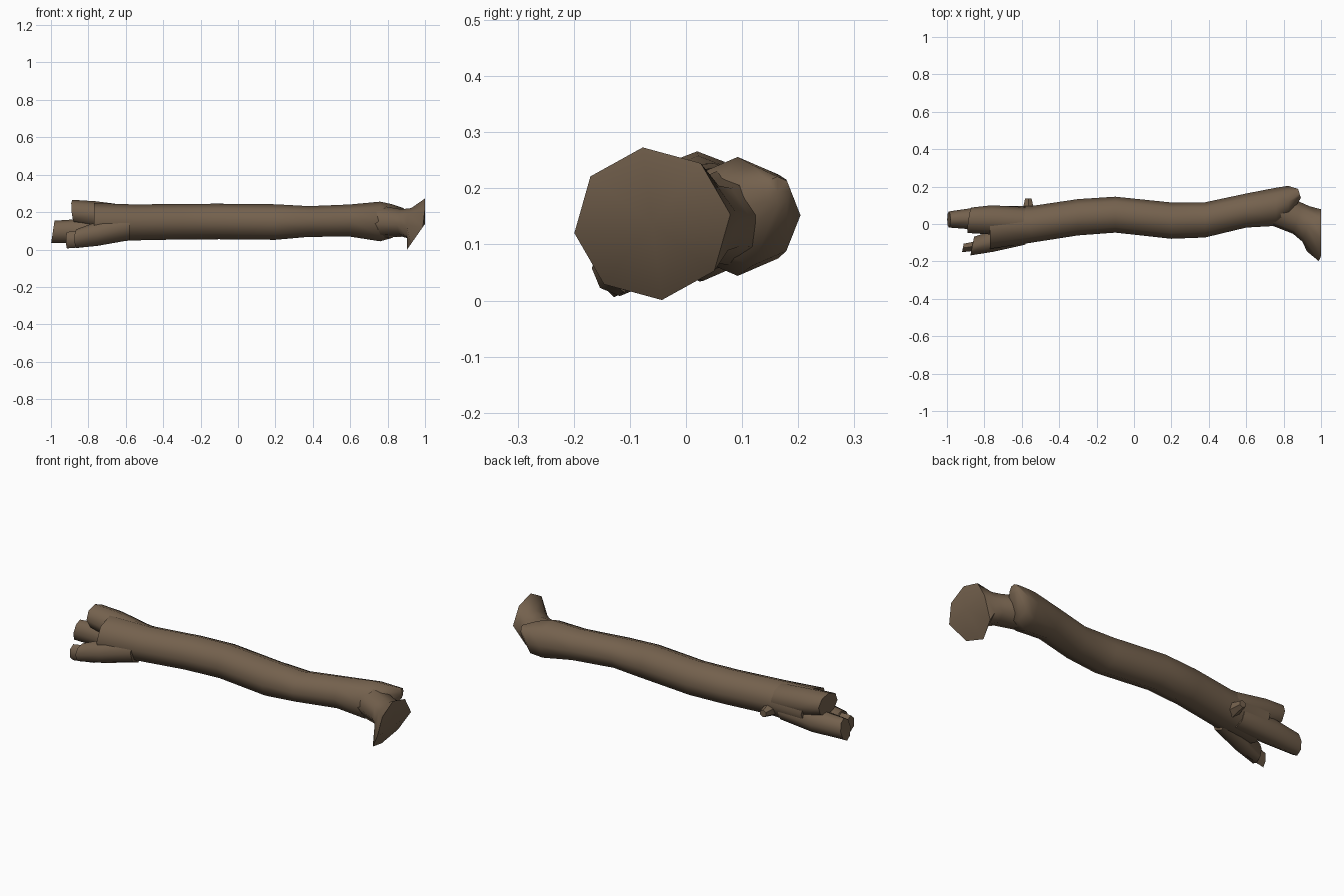
import bpy, bmesh, math
from mathutils import Vector, Matrix

cube = bpy.data.objects.get("Cube")
if cube:
    bpy.data.objects.remove(cube)

# Bark colour
bark = bpy.data.materials.new("brown bark")
bark.use_nodes = True
brown = (0.175, 0.12, 0.075, 1)
bark.diffuse_color = brown
bsdf = bark.node_tree.nodes["Principled BSDF"]
bsdf.inputs["Base Color"].default_value = brown
bsdf.inputs["Roughness"].default_value = 0.9


def finish(name, bm):
    bmesh.ops.recalc_face_normals(bm, faces=bm.faces)
    mesh = bpy.data.meshes.new(name)
    bm.to_mesh(mesh)
    bm.free()
    mesh.materials.append(bark)
    ob = bpy.data.objects.new(name, mesh)
    bpy.context.collection.objects.link(ob)
    bpy.ops.object.select_all(action='DESELECT')
    ob.select_set(True)
    bpy.context.view_layer.objects.active = ob
    bpy.ops.object.shade_smooth_by_angle(angle=math.radians(58))
    return ob


def loft(name, rings, sides=8, phase=0):
    """Ring: centre x, y, z, radius y, radius z, then lean of x along y and z."""
    bm = bmesh.new()
    loops = []
    for x, y, z, ry, rz, *lean in rings:
        ly, lz = lean or (0, 0)
        loop = []
        for i in range(sides):
            a = math.tau * i / sides + math.radians(phase)
            dy, dz = ry * math.cos(a), rz * math.sin(a)
            px = max(-1, min(1, x + ly * dy + lz * dz))
            loop.append(bm.verts.new((px, y + dy, z + dz)))
        loops.append(loop)
    for a, b in zip(loops, loops[1:]):
        for i in range(sides):
            j = (i + 1) % sides
            bm.faces.new((a[i], a[j], b[j], b[i]))
    # Fan caps close both ends
    for loop, ring in ((loops[0], rings[0]), (loops[-1], rings[-1])):
        mid = bm.verts.new(ring[:3])
        for i in range(sides):
            bm.faces.new((loop[i], loop[(i + 1) % sides], mid))
    return finish(name, bm)


# Winding trunk, narrowing to a broken tip at the left
loft("trunk", [
    (-0.77, -0.018, 0.143, 0.115, 0.105),
    (-0.55, -0.002, 0.145, 0.098, 0.096),
    (-0.30, 0.036, 0.149, 0.097, 0.095),
    (-0.10, 0.05, 0.15, 0.096, 0.095),
    (0.20, 0.018, 0.147, 0.097, 0.095),
    (0.38, 0.022, 0.15, 0.094, 0.082),
    (0.60, 0.072, 0.155, 0.091, 0.086),
    (0.76, 0.092, 0.15, 0.102, 0.106),
    (0.825, 0.118, 0.152, 0.086, 0.09),
    (0.885, 0.163, 0.195, 0.024, 0.026, -0.3, 0),
])

# Side branch with a flared, slanting cut
loft("flared_branch", [
    (0.74, 0.085, 0.15, 0.085, 0.09, 0.3, 0),
    (0.875, 0.03, 0.142, 0.083, 0.074, 0.3, 0),
    (0.92, 0.0, 0.14, 0.095, 0.082, 0.2, 0.1),
    (1.0, -0.06, 0.137, 0.14, 0.137, 0, 0.7),
], phase=7)

# Split stubs at the right end
loft("upper_stub", [
    (-0.58, 0.01, 0.16, 0.08, 0.075),
    (-0.76, 0.022, 0.185, 0.078, 0.073),
    (-0.88, 0.02, 0.203, 0.068, 0.063, 0.15, -0.1),
])
loft("long_stub", [
    (-0.62, 0.02, 0.11, 0.065, 0.06),
    (-0.82, 0.03, 0.1, 0.062, 0.065),
    (-0.99, 0.024, 0.094, 0.043, 0.06, 0, 0.15),
])
loft("front_stub", [
    (-0.58, -0.04, 0.125, 0.07, 0.075),
    (-0.75, -0.09, 0.085, 0.058, 0.065),
    (-0.865, -0.118, 0.058, 0.05, 0.05, 0.2, 0),
])
loft("front_splinter", [
    (-0.8, -0.11, 0.06, 0.032, 0.045),
    (-0.915, -0.128, 0.05, 0.026, 0.044, 0.2, 0),
], sides=6, phase=90)

# Small knot on the back
bm = bmesh.new()
bmesh.ops.create_cone(
    bm, cap_ends=True, segments=6, radius1=0.04, radius2=0.02, depth=0.075,
    matrix=Matrix.Translation(Vector((-0.565, 0.098, 0.11)))
    @ Matrix.Rotation(math.radians(-90), 4, 'X'))
finish("knot", bm)
